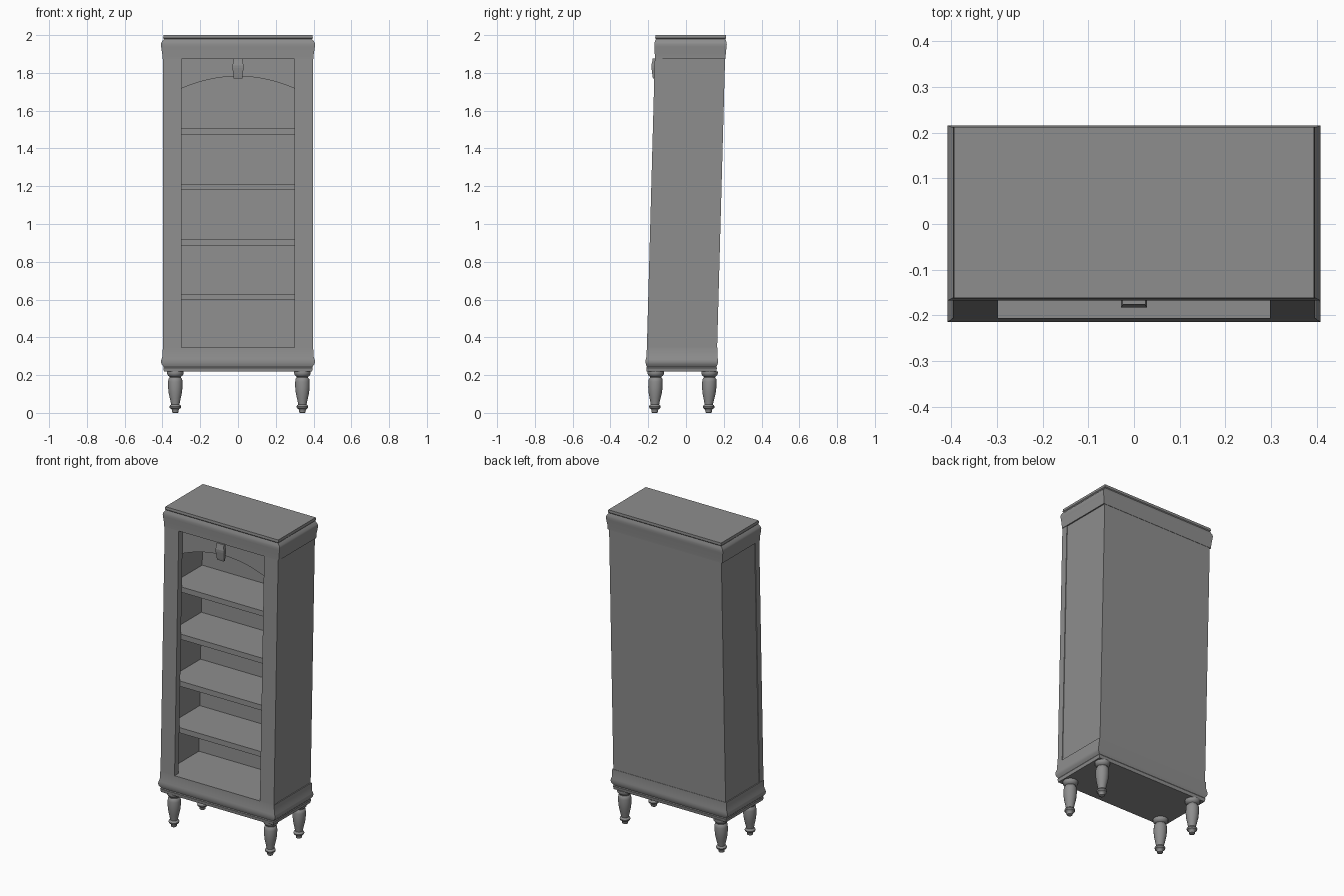
import bpy, bmesh, math

if "Cube" in bpy.data.objects:
    bpy.data.objects.remove(bpy.data.objects["Cube"])

SHEAR, PIVOT = 0.0275, 1.08   # the whole case leans slightly backwards

# Dark grey paint
GREY = bpy.data.materials.new("dark_grey")
GREY.diffuse_color = (0.27, 0.27, 0.27, 1)
GREY.use_nodes = True
GREY.node_tree.nodes["Principled BSDF"].inputs["Base Color"].default_value = GREY.diffuse_color


def finish(name, bm, smooth=False):
    bmesh.ops.recalc_face_normals(bm, faces=bm.faces)
    for v in bm.verts:
        v.co.y += SHEAR * (v.co.z - PIVOT)
    me = bpy.data.meshes.new(name)
    bm.to_mesh(me)
    bm.free()
    me.materials.append(GREY)
    ob = bpy.data.objects.new(name, me)
    bpy.context.collection.objects.link(ob)
    if smooth:
        bpy.ops.object.select_all(action='DESELECT')
        ob.select_set(True)
        bpy.context.view_layer.objects.active = ob
        bpy.ops.object.shade_smooth_by_angle(angle=math.radians(35))
    return ob


def loft(name, rings, smooth=False):
    """Skin a stack of equal-length rings and cap both ends."""
    bm = bmesh.new()
    vs = [[bm.verts.new(p) for p in r] for r in rings]
    n = len(vs[0])
    for a, b in zip(vs, vs[1:]):
        for i in range(n):
            j = (i + 1) % n
            bm.faces.new((a[i], a[j], b[j], b[i]))
    bm.faces.new(vs[0])
    bm.faces.new(vs[-1])
    return finish(name, bm, smooth)


def rect(x0, x1, y0, y1, z):
    return [(x0, y0, z), (x1, y0, z), (x1, y1, z), (x0, y1, z)]


def box(name, x0, x1, y0, y1, z0, z1):
    return loft(name, [rect(x0, x1, y0, y1, z) for z in (z0, z1)])


def moulding(name, profile):
    """Rectangular moulding from (half width, half depth, z) steps."""
    return loft(name, [rect(-w, w, -d, d, z) for w, d, z in profile], True)


# Base and crown mouldings
moulding("base_moulding", [(0.392, 0.184, 0.218), (0.396, 0.187, 0.238), (0.393, 0.184, 0.243),
                           (0.404, 0.190, 0.257), (0.408, 0.192, 0.270), (0.406, 0.191, 0.283),
                           (0.400, 0.188, 0.297), (0.398, 0.187, 0.345)])
moulding("crown_moulding", [(0.400, 0.187, 1.873), (0.401, 0.188, 1.90), (0.407, 0.191, 1.938),
                            (0.408, 0.192, 1.952), (0.405, 0.190, 1.963), (0.392, 0.184, 1.979),
                            (0.396, 0.188, 1.984), (0.394, 0.187, 2.0)])

# Case panels, posts on the front
Z0, Z1 = 0.34, 1.876
for s, side in ((-1, "left"), (1, "right")):
    box(side + "_post", *sorted((s * 0.298, s * 0.396)), -0.187, -0.147, Z0, Z1)
    box(side + "_panel", *sorted((s * 0.374, s * 0.392)), -0.147, 0.184, Z0, Z1)
box("back_panel", -0.392, 0.392, 0.165, 0.185, Z0, Z1)

# Shelves
for i, top in enumerate((0.63, 0.92, 1.213, 1.507)):
    box(f"shelf_{i + 1}", -0.375, 0.375, -0.145, 0.167, top - 0.033, top)

# Arched rail below the crown
bm = bmesh.new()
N = 24
columns = []
for i in range(N + 1):
    x = -0.375 + 0.75 * i / N
    z = 1.782 - 0.065 * (x / 0.3) ** 2
    columns.append([bm.verts.new(p) for p in ((x, -0.148, z), (x, -0.148, Z1),
                                              (x, -0.128, Z1), (x, -0.128, z))])
for a, b in zip(columns, columns[1:]):
    for k in range(4):
        m = (k + 1) % 4
        bm.faces.new((a[k], a[m], b[m], b[k]))
bm.faces.new(columns[0])
bm.faces.new(columns[-1])
finish("arched_rail", bm)

# Keystone
loft("keystone", [rect(-w, w, -d, -0.182, z) for w, d, z in
                  ((0.023, 0.194, 1.77), (0.025, 0.197, 1.785), (0.029, 0.203, 1.825),
                   (0.029, 0.204, 1.84), (0.025, 0.200, 1.862), (0.025, 0.198, 1.876))])

# Turned legs
LEG = [(0.012, 0.0), (0.017, 0.003), (0.018, 0.016), (0.022, 0.021), (0.029, 0.025),
       (0.031, 0.033), (0.028, 0.040), (0.022, 0.044), (0.024, 0.055), (0.029, 0.078),
       (0.035, 0.105), (0.038, 0.135), (0.038, 0.165), (0.036, 0.180), (0.030, 0.187),
       (0.030, 0.191), (0.037, 0.196), (0.042, 0.203), (0.044, 0.212), (0.043, 0.220)]
for x, side in ((-0.332, "left"), (0.341, "right")):
    for y, end in ((-0.136, "front"), (0.149, "back")):
        loft(f"{end}_{side}_leg",
             [[(x + r * math.cos(t * math.tau / 24), y + r * math.sin(t * math.tau / 24), z)
               for t in range(24)] for r, z in LEG], True)
